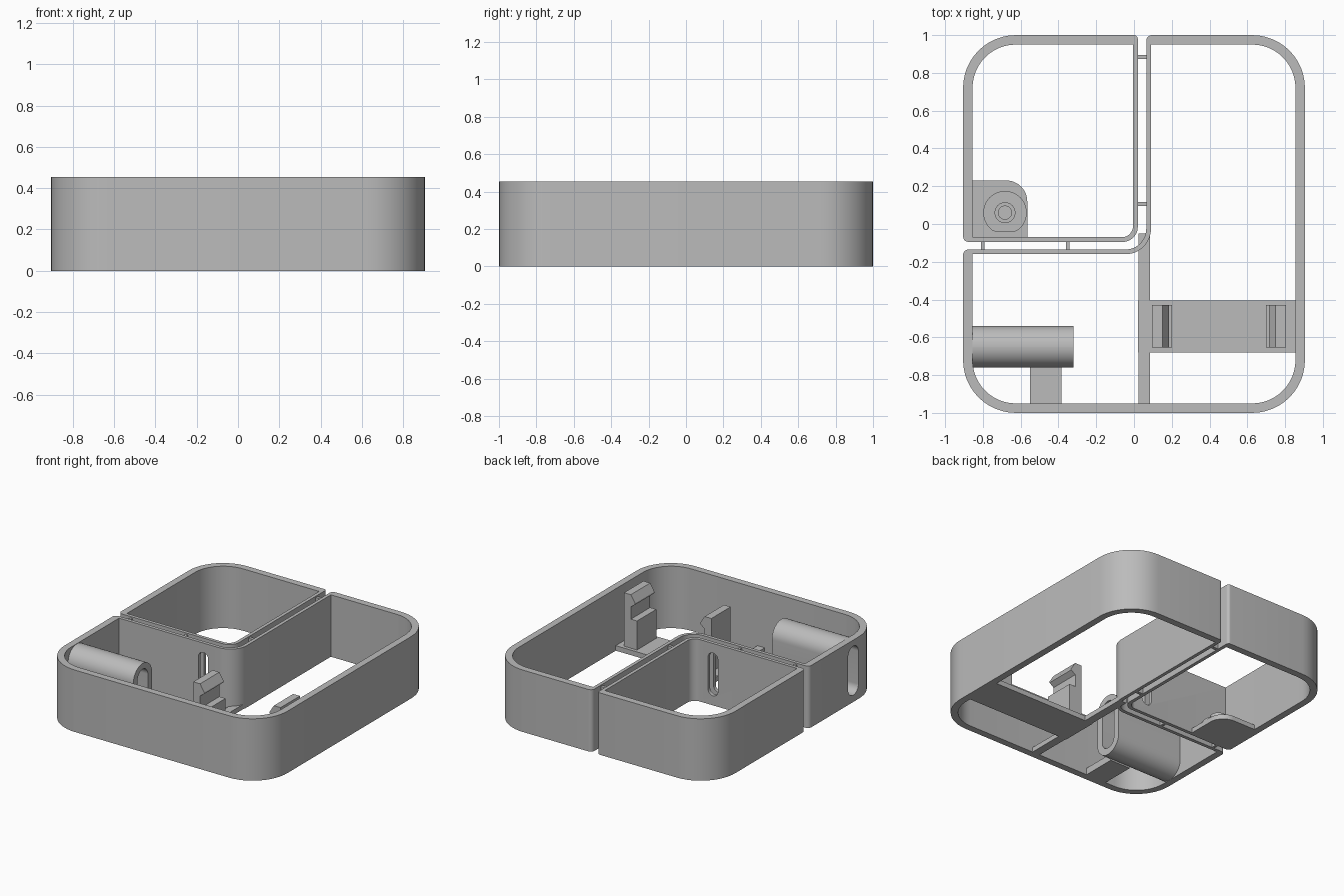
import bpy, bmesh, math
from mathutils import Vector, Matrix

if "Cube" in bpy.data.objects:
    bpy.data.objects.remove(bpy.data.objects["Cube"])

H = 0.455      # overall wall height
FLOOR = 0.035  # thickness of the floor plates

grey = bpy.data.materials.new("plain grey plastic")
grey.diffuse_color = (0.5, 0.5, 0.5, 1)
grey.use_nodes = True
grey.node_tree.nodes["Principled BSDF"].inputs["Base Color"].default_value = grey.diffuse_color

# ways to turn a flat profile (a, b, height) towards an axis
AXES = {
    "z": Matrix(((1, 0, 0), (0, 1, 0), (0, 0, 1))).to_4x4(),
    "x": Matrix(((0, 0, 1), (1, 0, 0), (0, 1, 0))).to_4x4(),
    "y": Matrix(((1, 0, 0), (0, 0, 1), (0, 1, 0))).to_4x4(),
}


def rounded(corners, steps=12):
    """Closed outline from (a, b, radius) corners."""
    pts = []
    for i, (a, b, r) in enumerate(corners):
        p = Vector((a, b))
        if r == 0:
            pts.append(p)
            continue
        u = (Vector(corners[i - 1][:2]) - p).normalized()
        v = (Vector(corners[(i + 1) % len(corners)][:2]) - p).normalized()
        c = p + (u + v) * r  # all corners are square
        for k in range(steps + 1):
            t = k / steps * math.pi / 2
            pts.append(c - v * r * math.cos(t) - u * r * math.sin(t))
    return pts


def rect(a0, a1, b0, b1, r=0):
    return rounded([(a0, b0, r), (a1, b0, r), (a1, b1, r), (a0, b1, r)])


def circle(a, b, r, n=40):
    return [Vector((a + r * math.cos(2 * math.pi * i / n),
                    b + r * math.sin(2 * math.pi * i / n))) for i in range(n)]


def finish(mesh):
    bm = bmesh.new()
    bm.from_mesh(mesh)
    bmesh.ops.remove_doubles(bm, verts=bm.verts, dist=1e-5)
    bmesh.ops.recalc_face_normals(bm, faces=bm.faces)
    bm.to_mesh(mesh)
    bm.free()
    mesh.materials.clear()
    mesh.materials.append(grey)
    for p in mesh.polygons:
        p.use_smooth = True
    mesh.set_sharp_from_angle(angle=math.radians(30))


def prism(name, loops, lo, hi, axis="z"):
    """Extrude outlines (further outlines are holes) along an axis."""
    curve = bpy.data.curves.new(name, "CURVE")
    curve.dimensions = "2D"
    curve.fill_mode = "BOTH"
    curve.extrude = (hi - lo) / 2
    for loop in loops:
        s = curve.splines.new("POLY")
        s.points.add(len(loop) - 1)
        for q, p in zip(s.points, loop):
            q.co = (p[0], p[1], 0, 1)
        s.use_cyclic_u = True
    tmp = bpy.data.objects.new("profile", curve)
    bpy.context.collection.objects.link(tmp)
    deps = bpy.context.evaluated_depsgraph_get()
    mesh = bpy.data.meshes.new_from_object(tmp.evaluated_get(deps))
    bpy.data.objects.remove(tmp)
    mesh.transform(AXES[axis] @ Matrix.Translation((0, 0, (lo + hi) / 2)))
    finish(mesh)
    ob = bpy.data.objects.new(name, mesh)
    bpy.context.collection.objects.link(ob)
    return ob


def cut(ob, cutters):
    for c in cutters:
        m = ob.modifiers.new("cut", "BOOLEAN")
        m.operation = "DIFFERENCE"
        m.solver = "EXACT"
        m.object = c
    deps = bpy.context.evaluated_depsgraph_get()
    mesh = bpy.data.meshes.new_from_object(ob.evaluated_get(deps))
    ob.modifiers.clear()
    ob.data = mesh
    finish(mesh)


# outer walls: L-shaped tray and the separate rounded compartment
tray = prism("tray_wall", [
    rounded([(-.905, -1, .28), (.905, -1, .28), (.905, 1, .28),
             (.065, 1, .03), (.065, -.135, .11), (-.905, -.135, .03)]),
    rounded([(-.855, -.95, .23), (.855, -.95, .23), (.855, .95, .23),
             (.09, .95, 0), (.09, -.16, .135), (-.855, -.16, 0)])], 0, H)
box = prism("compartment_wall", [
    rounded([(-.905, -.095, .03), (.02, -.095, .08),
             (.02, 1, .02), (-.905, 1, .28)]),
    rounded([(-.855, -.07, 0), (-.005, -.07, .06),
             (-.005, .95, 0), (-.855, .95, .23)])], 0, H)

# cable slots through the left wall and the thin divider walls
side_slot = prism("side_slot_cutter", [rect(-.71, -.59, .05, .41, .0599)], -1, -.8, "x")
wall_slot = prism("divider_slot_cutter", [rect(-.21, -.13, .07, .385, .0399)], -.3, 0, "y")
cut(tray, [side_slot, wall_slot])
cut(box, [wall_slot])
for c in (side_slot, wall_slot):
    c.hide_render = True
    c.hide_viewport = True

# hollow cable tube behind the side slot
prism("cable_tube", [rect(-.76, -.54, 0, H - .002, .1099),
                     rect(-.71, -.59, .05, .41, .0599)], -.87, -.32, "x")
prism("tube_bracket", [rect(-.55, -.385, -.96, -.7)], 0, .05)

# small ties joining the two walls
for y in (.885, .105):
    prism("upright_tie", [rect(.01, .075, y - .011, y + .011)], 0, H - .01)
for x in (-.8, -.35):
    prism("cross_tie", [rect(x - .009, x + .009, -.145, -.085)], 0, H - .01)

# floor strips
prism("floor_rib", [rect(.025, .085, -.96, -.05)], 0, FLOOR)
prism("floor_plate", [rect(.02, .87, -.68, -.405)], 0, FLOOR + .002)

# facing pair of snap clips
clip = [(.095, .01), (.2, .01), (.2, .25), (.15, .25), (.15, .34),
        (.185, .365), (.185, .375), (.15, .43), (.095, .43)]
prism("left_clip", [clip], -.655, -.43, "y")
prism("right_clip", [[(.9 - a, b) for a, b in clip]], -.655, -.43, "y")

# screw mount in the compartment
prism("mount_plate", [rounded([(-.87, -.08, 0), (-.565, -.08, 0),
                               (-.565, .23, .11), (-.87, .23, 0)])], 0, FLOOR)
prism("mount_disc", [[(p[0], max(p[1], -.04)) for p in circle(-.683, .06, .115)]],
      .01, FLOOR + .015)
prism("screw_boss", [circle(-.683, .06, .055), circle(-.683, .06, .035)], .02, .11)
